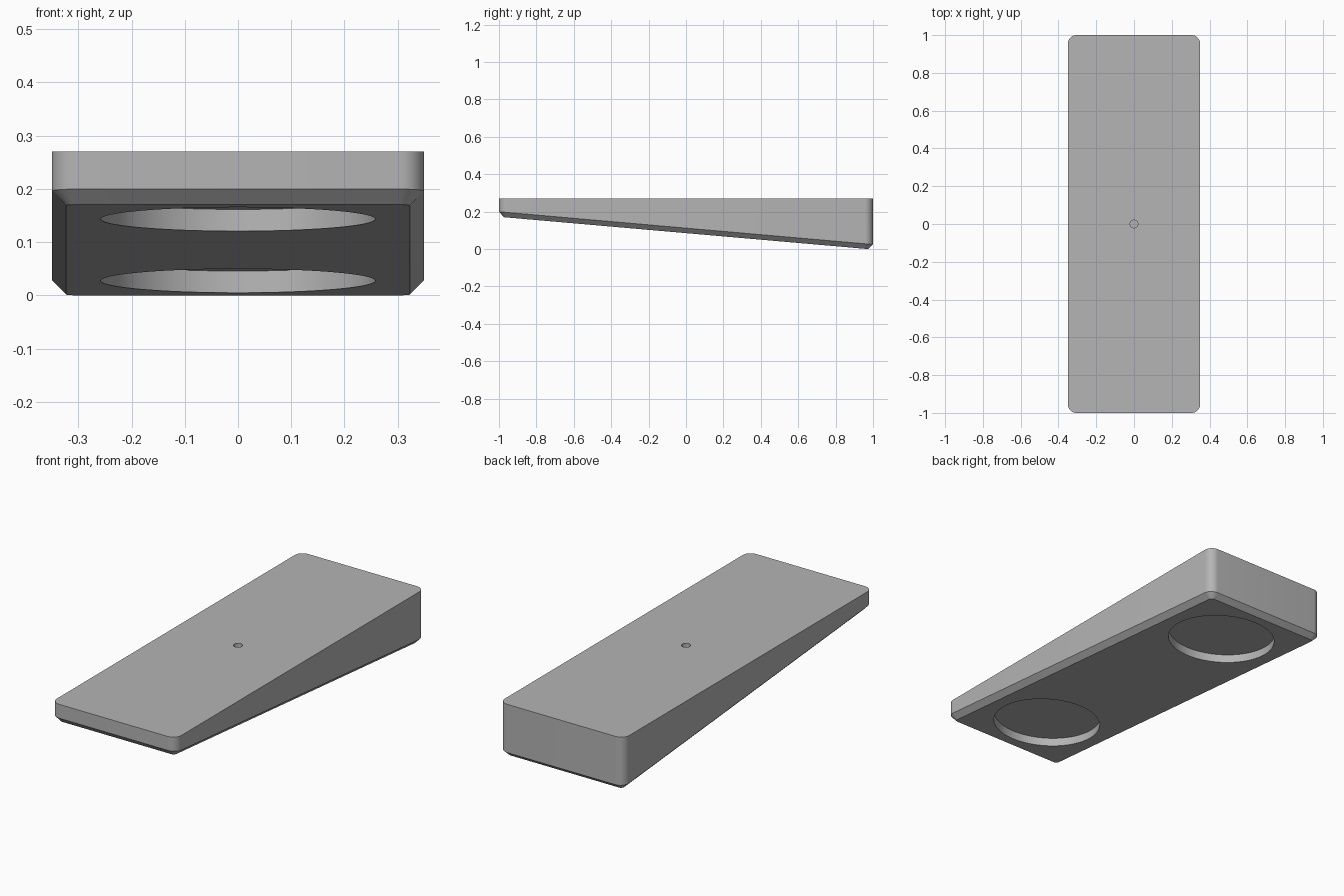
import bpy, bmesh, math

cube = bpy.data.objects.get("Cube")
if cube:
    bpy.data.objects.remove(cube, do_unlink=True)

WIDTH, LENGTH, TOP = 0.70, 2.0, 0.27
RADIUS, CHAMFER = 0.045, 0.027
TILT = math.radians(5)
BASE = math.tan(TILT) * (LENGTH / 2 - CHAMFER)   # underside height at the middle


def underside(y):
    return BASE - math.tan(TILT) * y


def outline(inset, steps=10):
    """Rounded rectangle, counterclockwise, moved inward by inset."""
    points = []
    for corner, (sx, sy) in enumerate([(1, 1), (-1, 1), (-1, -1), (1, -1)]):
        for i in range(steps + 1):
            a = (corner + i / steps) * math.pi / 2
            points.append((sx * (WIDTH / 2 - RADIUS) + (RADIUS - inset) * math.cos(a),
                           sy * (LENGTH / 2 - RADIUS) + (RADIUS - inset) * math.sin(a)))
    return points


grey = bpy.data.materials.new("grey")
grey.use_nodes = True
colour = (0.46, 0.46, 0.46, 1)
grey.diffuse_color = colour
grey.node_tree.nodes["Principled BSDF"].inputs["Base Color"].default_value = colour

# Wedge body: flat top, vertical sides, chamfered sloping underside
bm = bmesh.new()
rings = [
    [bm.verts.new((x, y, underside(y))) for x, y in outline(CHAMFER)],
    [bm.verts.new((x, y, underside(y) + CHAMFER)) for x, y in outline(0)],
    [bm.verts.new((x, y, TOP)) for x, y in outline(0)],
]
n = len(rings[0])
for low, high in zip(rings, rings[1:]):
    for i in range(n):
        j = (i + 1) % n
        bm.faces.new((low[i], low[j], high[j], high[i]))
bm.faces.new(rings[0][::-1])
bm.faces.new(rings[2])
bmesh.ops.recalc_face_normals(bm, faces=bm.faces)
mesh = bpy.data.meshes.new("wedge_body")
bm.to_mesh(mesh)
bm.free()
mesh.materials.append(grey)
body = bpy.data.objects.new("wedge_body", mesh)
bpy.context.collection.objects.link(body)


def cut_round(name, radius, depth, location, tilt, sides):
    """Cut a round pocket of the given depth either side of location."""
    bpy.ops.mesh.primitive_cylinder_add(vertices=sides, radius=radius, depth=2 * depth,
                                        location=location, rotation=(tilt, 0, 0))
    cutter = bpy.context.object
    cutter.name = name
    cutter.hide_render = True
    cutter.data.materials.append(grey)
    mod = body.modifiers.new(name, 'BOOLEAN')
    mod.operation = 'DIFFERENCE'
    mod.solver = 'EXACT'
    mod.object = cutter
    bpy.ops.object.select_all(action='DESELECT')
    body.select_set(True)
    bpy.context.view_layer.objects.active = body
    bpy.ops.object.modifier_apply(modifier=name)
    bpy.data.objects.remove(cutter, do_unlink=True)


# Two shallow round pockets square to the underside
for y in (-0.662, 0.662):
    cut_round("pocket_cutter", 0.258, 0.041, (0, y, underside(y)), -TILT, 96)

# Small blind hole in the middle of the top
cut_round("hole_cutter", 0.021, 0.09, (0, 0, TOP), 0, 32)

bpy.ops.object.shade_smooth_by_angle(angle=math.radians(25))
